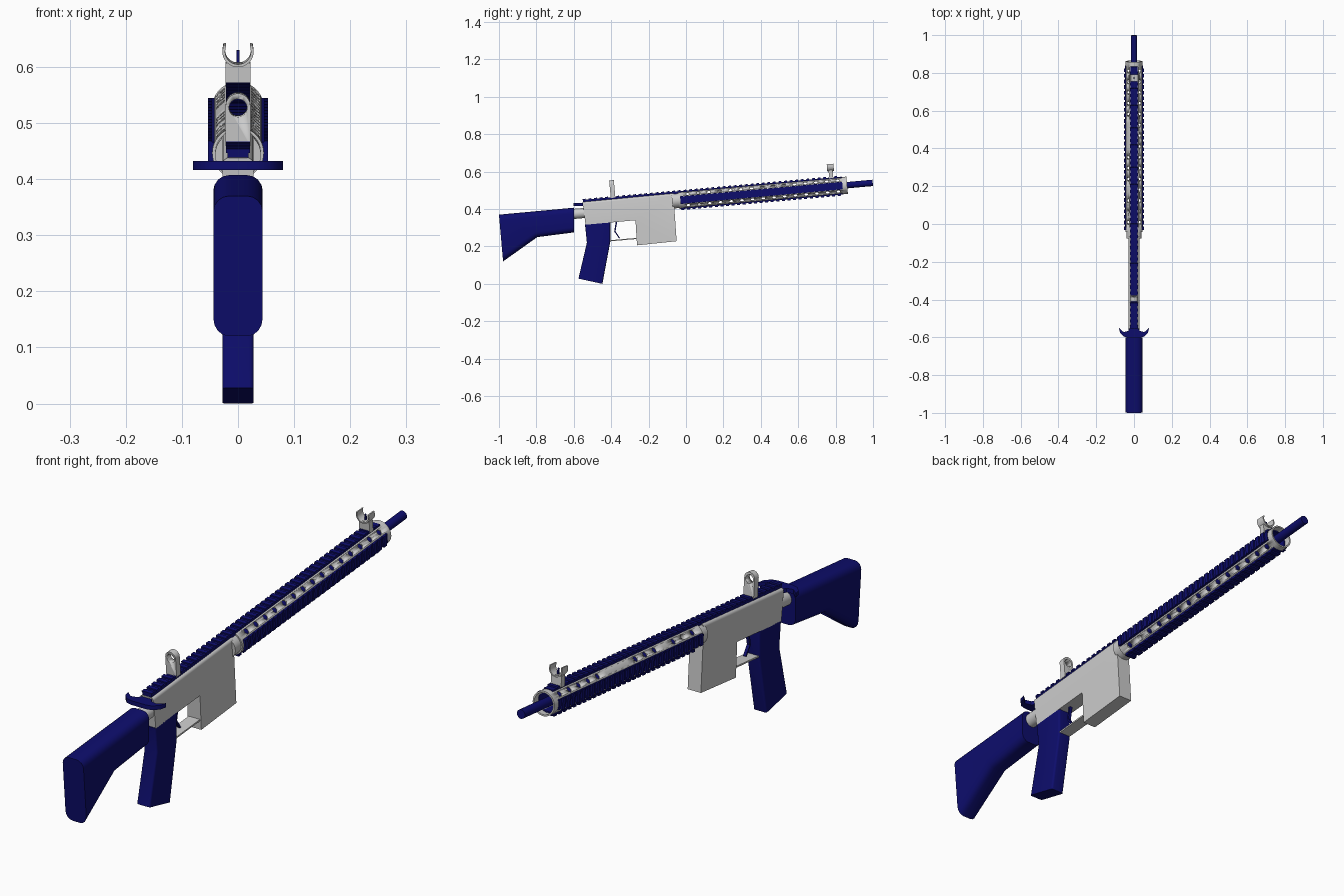
import bpy, bmesh, math
from mathutils import Matrix

if "Cube" in bpy.data.objects:
    bpy.data.objects.remove(bpy.data.objects["Cube"])

def material(name, rgb):
    m = bpy.data.materials.new(name)
    m.diffuse_color = (*rgb, 1)
    m.use_nodes = True
    m.node_tree.nodes["Principled BSDF"].inputs["Base Color"].default_value = m.diffuse_color
    return m

NAVY = material("navy", (0.004, 0.004, 0.15))
GREY = material("light_grey", (0.6, 0.6, 0.6))

# The barrel line is tilted about x; parts on it are built level, then moved by TILT
TILT = Matrix.Translation((0, 0, 0.45)) @ Matrix.Rotation(math.atan(0.09), 4, 'X')
WORLD = Matrix.Identity(4)

def finish(name, bm, mat, matrix):
    bmesh.ops.recalc_face_normals(bm, faces=bm.faces)
    bm.transform(matrix)
    me = bpy.data.meshes.new(name)
    bm.to_mesh(me)
    bm.free()
    me.materials.append(mat)
    ob = bpy.data.objects.new(name, me)
    bpy.context.collection.objects.link(ob)
    bpy.ops.object.select_all(action='DESELECT')
    ob.select_set(True)
    bpy.context.view_layer.objects.active = ob
    bpy.ops.object.shade_smooth_by_angle(angle=math.radians(35))
    return ob

def prism(name, pts, axis, lo, hi, mat, matrix=WORLD, bevel=0, edges=()):
    """Extrude a 2D outline along an axis; optionally round chosen outline edges."""
    bm = bmesh.new()
    def p(a, b, c):
        return {'X': (c, a, b), 'Y': (a, c, b), 'Z': (a, b, c)}[axis]
    n = len(pts)
    A = [bm.verts.new(p(a, b, lo)) for a, b in pts]
    B = [bm.verts.new(p(a, b, hi)) for a, b in pts]
    bm.faces.new(A)
    bm.faces.new(B[::-1])
    for i in range(n):
        j = (i + 1) % n
        bm.faces.new((A[i], B[i], B[j], A[j]))
    if bevel:
        bmesh.ops.recalc_face_normals(bm, faces=bm.faces)
        es = [bm.edges.get((V[i], V[(i + 1) % n])) for V in (A, B) for i in edges]
        bmesh.ops.bevel(bm, geom=es, offset=bevel, segments=4, profile=0.5, affect='EDGES')
    return finish(name, bm, mat, matrix)

def tube(name, r_out, r_in, y0, y1, mat, matrix=TILT, z=0, seg=32):
    """Hollow tube along y (solid when r_in is 0)."""
    bm = bmesh.new()
    if r_in == 0:
        bmesh.ops.create_cone(bm, cap_ends=True, segments=seg, radius1=r_out, radius2=r_out,
                              depth=y1 - y0, matrix=Matrix.Translation((0, (y0 + y1) / 2, z))
                              @ Matrix.Rotation(math.pi / 2, 4, 'X'))
    else:
        rings = [[bm.verts.new((r * math.cos(t * math.tau / seg), y, z + r * math.sin(t * math.tau / seg)))
                  for t in range(seg)]
                 for r, y in ((r_out, y0), (r_out, y1), (r_in, y1), (r_in, y0))]
        for k in range(4):
            R, S = rings[k], rings[(k + 1) % 4]
            for i in range(seg):
                j = (i + 1) % seg
                bm.faces.new((R[i], R[j], S[j], S[i]))
    return finish(name, bm, mat, matrix)

def box(bm, x, y, z, m=WORLD):
    size = [b - a for a, b in (x, y, z)]
    mid = [(a + b) / 2 for a, b in (x, y, z)]
    bmesh.ops.create_cube(bm, size=1, matrix=m @ Matrix.Translation(mid) @ Matrix.Diagonal((*size, 1)))

def cut(target, cutter):
    cutter.hide_render = True
    cutter.hide_set(True)
    mod = target.modifiers.new("cut", 'BOOLEAN')
    mod.operation = 'DIFFERENCE'
    mod.solver = 'EXACT'
    mod.object = cutter

# Stock with rounded long edges
prism("stock", [(-1, 0.37), (-0.6, 0.407), (-0.6, 0.275), (-0.795, 0.25), (-0.978, 0.12)],
      'X', -0.044, 0.044, NAVY, bevel=0.028, edges=(0, 2, 3))

# Stock tube
tube("stock_tube", 0.027, 0, -0.63, -0.53, GREY, z=-0.022)

# Receiver and magazine in one outline
prism("receiver", [(-0.553, 0.438), (-0.068, 0.484), (-0.062, 0.40), (-0.05, 0.228), (-0.262, 0.206),
                   (-0.27, 0.34), (-0.537, 0.316)],
      'X', -0.028, 0.028, GREY, bevel=0.012, edges=(0,))

# Grip
prism("grip", [(-0.54, 0.318), (-0.405, 0.33), (-0.405, 0.225), (-0.447, 0.0), (-0.575, 0.028), (-0.53, 0.22)],
      'X', -0.028, 0.028, NAVY, bevel=0.008, edges=(1, 2, 4, 5))

# Trigger guard and trigger
prism("trigger_guard", [(-0.42, 0.226), (-0.262, 0.240), (-0.262, 0.246), (-0.42, 0.232)],
      'X', -0.024, 0.024, GREY)
prism("trigger", [(-0.375, 0.335), (-0.384, 0.28), (-0.358, 0.243), (-0.353, 0.246), (-0.377, 0.281),
                  (-0.367, 0.335)], 'X', -0.006, 0.006, NAVY)

# Charging handle with two swept horns
half = [(0.02, -0.55), (0.03, -0.566), (0.055, -0.572), (0.08, -0.55), (0.074, -0.575), (0.055, -0.596),
        (0.03, -0.602)]
prism("charging_handle", half + [(-x, y) for x, y in half[::-1]], 'Z', 0.416, 0.432, NAVY)

# Barrel, collar and perforated handguard
tube("barrel", 0.017, 0, -0.07, 1.0025, NAVY)
tube("handguard_collar", 0.041, 0.018, -0.075, -0.035, GREY)
guard = tube("handguard", 0.046, 0.040, -0.04, 0.865, GREY, seg=48)
for k, angle in enumerate((45, -45)):
    bm = bmesh.new()
    for i in range(15):
        bmesh.ops.create_cone(bm, cap_ends=True, segments=16, radius1=0.0105, radius2=0.0105, depth=0.13,
                              matrix=Matrix.Translation((0, 0.01 + i * 0.0575, 0))
                              @ Matrix.Rotation(math.radians(angle), 4, 'Y'))
    cut(guard, finish(f"vent_cutter_{k}", bm, NAVY, TILT))

# Toothed rails: the top one also runs over the receiver
for name, angle, start in (("top_rail", 0, -0.55), ("right_rail", 90, -0.03),
                           ("bottom_rail", 180, -0.03), ("left_rail", 270, -0.03)):
    bm = bmesh.new()
    turn = Matrix.Rotation(math.radians(angle), 4, 'Y')
    box(bm, (-0.019, 0.019), (start, 0.84), (0.035, 0.048), turn)
    y = start
    while y < 0.83:
        box(bm, (-0.021, 0.021), (y, y + 0.016), (0.046, 0.0535), turn)
        y += 0.03
    finish(name, bm, NAVY, TILT)

# Rear sight: rounded plate with a hole
arc = [(0.022 * math.cos(t * math.pi / 12), 0.117 + 0.022 * math.sin(t * math.pi / 12)) for t in range(13)]
rear = prism("rear_sight", [(0.022, 0.045)] + arc + [(-0.022, 0.045)], 'Y', -0.40, -0.375, GREY, TILT)
cut(rear, tube("sight_hole_cutter", 0.016, 0, -0.45, -0.3, GREY, z=0.113))

# Front sight: column, open ring and post
bm = bmesh.new()
box(bm, (-0.022, 0.022), (0.773, 0.795), (0.045, 0.088))
finish("front_sight_column", bm, GREY, TILT)
angles = [math.radians(160 + 20 + i * 180 / 16) for i in range(17)]
outer = [(0.028 * math.cos(a), 0.109 + 0.028 * math.sin(a)) for a in angles]
inner = [(0.023 * math.cos(a), 0.109 + 0.023 * math.sin(a)) for a in angles[::-1]]
prism("front_sight_ring", [(-0.026, 0.121)] + outer + [(0.026, 0.121), (0.021, 0.121)] + inner
      + [(-0.021, 0.121)], 'Y', 0.766, 0.802, GREY, TILT)
bm = bmesh.new()
box(bm, (-0.003, 0.003), (0.781, 0.787), (0.083, 0.110))
finish("front_sight_post", bm, NAVY, TILT)
